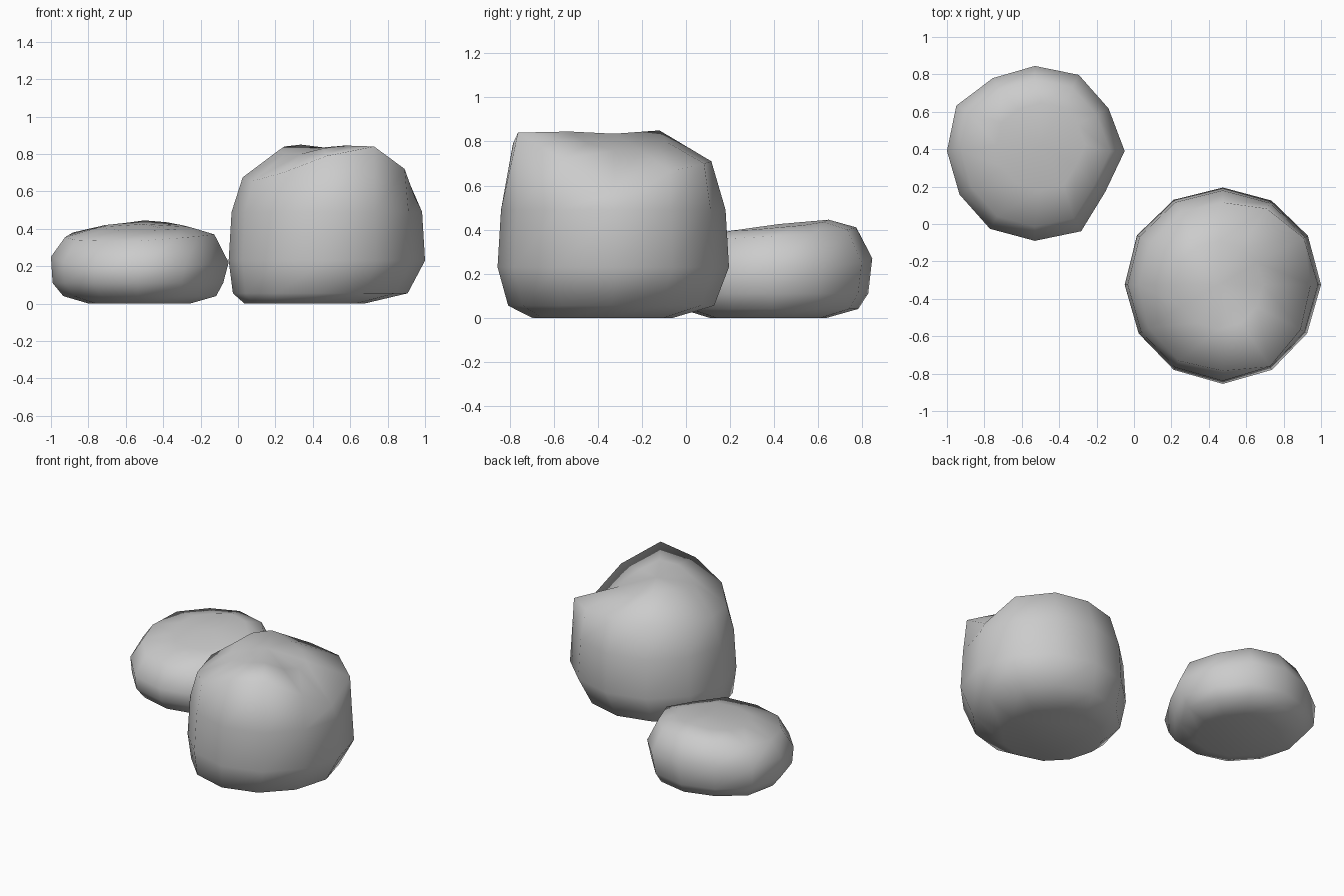
import bpy, bmesh
from math import cos, sin, radians

if "Cube" in bpy.data.objects:
    bpy.data.objects.remove(bpy.data.objects["Cube"])


def rock(name, centre, levels, apex_z):
    """Loft closed rings. Each level: (radii, heights, x shift, y shift)."""
    bm = bmesh.new()
    cx, cy = centre
    rings = []
    for radii, heights, dx, dy in levels:
        n = len(radii)
        ring = []
        for i in range(n):
            a = radians(360 * i / n)
            z = heights[i] if isinstance(heights, list) else heights
            ring.append(bm.verts.new((cx + dx + radii[i] * cos(a),
                                      cy + dy + radii[i] * sin(a), z)))
        rings.append(ring)
    for lo, hi in zip(rings, rings[1:]):
        for i in range(n):
            j = (i + 1) % n
            bm.faces.new((lo[i], lo[j], hi[j], hi[i]))
    # underside and crown
    bm.faces.new(rings[0][::-1])
    last = levels[-1]
    apex = bm.verts.new((cx + last[2], cy + last[3], apex_z))
    for i in range(n):
        bm.faces.new((rings[-1][i], rings[-1][(i + 1) % n], apex))
    bmesh.ops.recalc_face_normals(bm, faces=bm.faces[:])
    mesh = bpy.data.meshes.new(name)
    bm.to_mesh(mesh)
    bm.free()
    for p in mesh.polygons:
        p.use_smooth = True
    ob = bpy.data.objects.new(name, mesh)
    bpy.context.collection.objects.link(ob)
    return ob


def scaled(radii, k):
    return [r * k for r in radii]


# Tall boulder: steep sides, uneven rim with two raised corners
girth = [.525, .525, .52, .52, .525, .53, .525, .52, .525, .53, .525, .52]
rim_r = [.47, .50, .47, .44, .45, .45, .45, .46, .47, .46, .505, .48]
rim_z = [.57, .665, .70, .71, .70, .69, .675, .655, .70, .79, .84, .72]
crown_z = [.76, .76, .78, .80, .85, .84, .82, .80, .80, .83, .845, .79]
rock("tall_boulder", (.475, -.325), [
    (scaled(girth, .61), 0, -.12, -.05),
    (scaled(girth, .89), .055, -.035, -.01),
    (girth, .23, 0, 0),
    (scaled(girth, .97), .49, 0, 0),
    (rim_r, rim_z, 0, 0),
    (scaled(girth, .45), crown_z, -.02, 0),
], .835)

# Low boulder: flattened, higher towards the back
girth = [.48, .455, .47, .455, .45, .485, .47, .465, .48, .48, .495, .435]
mid_z = [.22, .23, .25, .27, .26, .25, .25, .22, .20, .20, .20, .21]
rim_z = [.37, .38, .40, .41, .40, .38, .355, .34, .335, .335, .35, .36]
crown_z = [.41, .42, .435, .445, .43, .42, .41, .40, .39, .39, .395, .40]
rock("low_boulder", (-.53, .39), [
    (scaled(girth, .57), 0, 0, -.01),
    (scaled(girth, .86), .04, 0, 0),
    (scaled(girth, .96), .11, -.01, 0),
    (girth, mid_z, 0, 0),
    (scaled(girth, .84), rim_z, 0, 0),
    (scaled(girth, .5), crown_z, .03, .03),
], .425)
